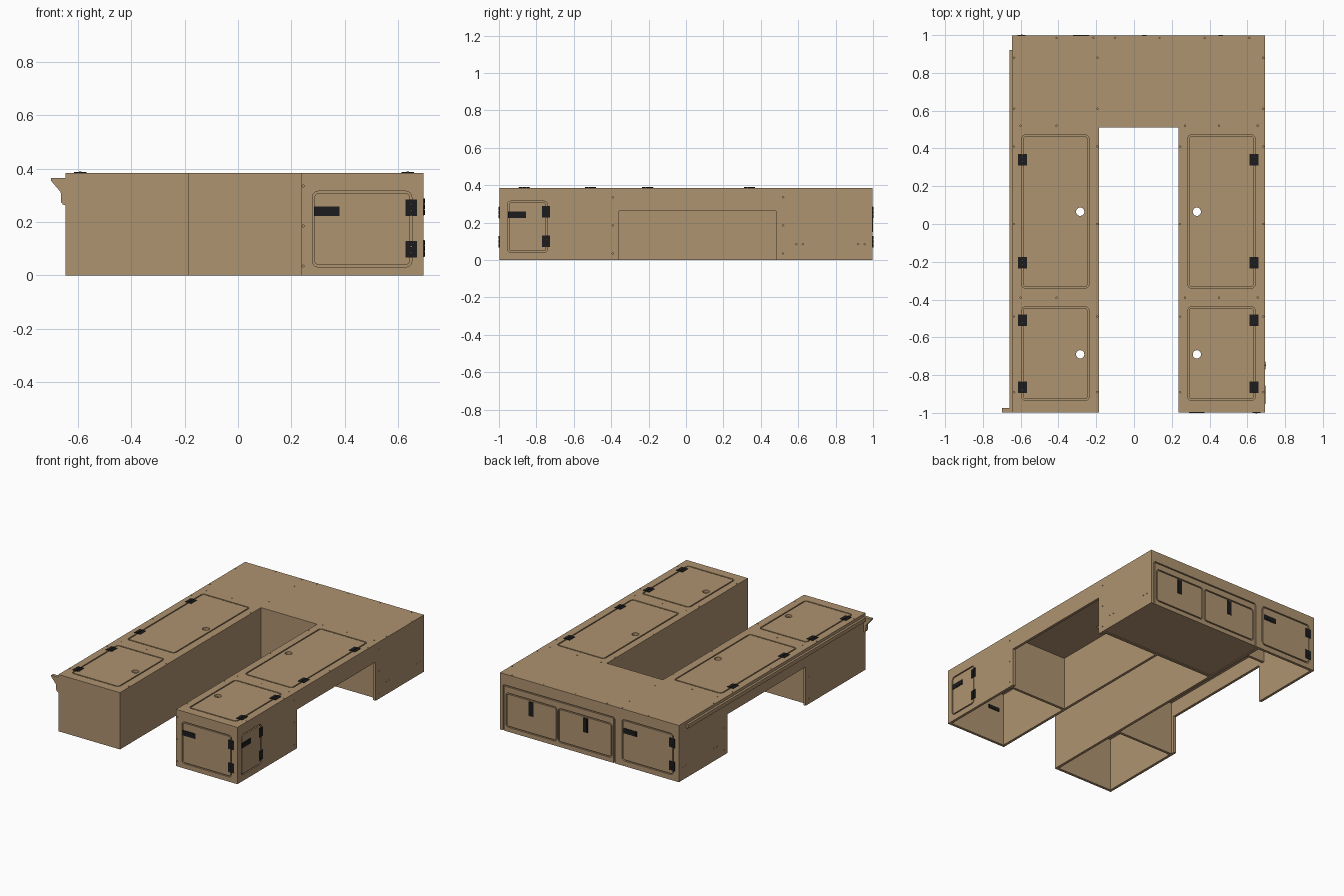
import bpy, bmesh, math

if "Cube" in bpy.data.objects:
    bpy.data.objects.remove(bpy.data.objects["Cube"])

def material(name, rgb):
    m = bpy.data.materials.new(name)
    m.diffuse_color = (*rgb, 1)
    m.use_nodes = True
    m.node_tree.nodes["Principled BSDF"].inputs["Base Color"].default_value = m.diffuse_color
    return m

WOOD = material("tan_plywood", (0.43, 0.292, 0.162))
BLACK = material("black_hardware", (0.012, 0.012, 0.013))
T, TOP, Y = 0.018, 0.384, 0.997          # board thickness, height, half length
XL, XR, IL, IR = -0.645, 0.694, -0.185, 0.235   # outer sides, inner aisle sides

# axis = extrusion direction; (u, v) is the profile plane, w the depth
def to_xyz(axis, u, v, w):
    return {'x': (w, u, v), 'y': (u, w, v), 'z': (u, v, w)}[axis]

def prism(bm, pts, axis, w0, w1):
    a = [bm.verts.new(to_xyz(axis, u, v, w0)) for u, v in pts]
    b = [bm.verts.new(to_xyz(axis, u, v, w1)) for u, v in pts]
    bm.faces.new(a)
    bm.faces.new(b[::-1])
    for i in range(len(pts)):
        j = (i + 1) % len(pts)
        bm.faces.new((a[i], b[i], b[j], a[j]))

def rect(u0, v0, u1, v1):
    return [(u0, v0), (u1, v0), (u1, v1), (u0, v1)]

def circle(u, v, r, n):
    return [(u + r * math.cos(2 * math.pi * i / n), v + r * math.sin(2 * math.pi * i / n)) for i in range(n)]

def rounded(u0, v0, u1, v1, r, n=5):
    pts = []
    for k, (cu, cv) in enumerate([(u1 - r, v1 - r), (u0 + r, v1 - r), (u0 + r, v0 + r), (u1 - r, v0 + r)]):
        for i in range(n + 1):
            a = (k + i / n) * math.pi / 2
            pts.append((cu + r * math.cos(a), cv + r * math.sin(a)))
    return pts

def ring(bm, box, r, axis, w0, w1, g=0.008):
    u0, v0, u1, v1 = box
    loops = [rounded(u0, v0, u1, v1, r), rounded(u0 + g, v0 + g, u1 - g, v1 - g, r - g)]
    vs = [[bm.verts.new(to_xyz(axis, u, v, w)) for u, v in loops[k]]
          for k, w in ((0, w0), (0, w1), (1, w1), (1, w0))]
    n = len(vs[0])
    for k in range(4):
        for i in range(n):
            j, l = (i + 1) % n, (k + 1) % 4
            bm.faces.new((vs[k][i], vs[k][j], vs[l][j], vs[l][i]))

def finish(bm, name, mat):
    bmesh.ops.recalc_face_normals(bm, faces=bm.faces)
    me = bpy.data.meshes.new(name)
    bm.to_mesh(me)
    bm.free()
    me.materials.append(mat)
    ob = bpy.data.objects.new(name, me)
    bpy.context.collection.objects.link(ob)
    return ob

def board(name, pts, axis, w0, w1, mat=WOOD):
    bm = bmesh.new()
    prism(bm, pts, axis, w0, w1)
    return finish(bm, name, mat)

# Routed grooves, finger holes and screw holes cut into a board's outer face
def carve(ob, axis, face, sign, grooves=(), holes=(), screws=(), depth=0.009):
    w0, w1 = sorted((face - sign * depth, face + sign * 0.01))
    bm = bmesh.new()
    for box, r in grooves:
        ring(bm, box, r, axis, w0, w1)
    for u, v in holes:
        prism(bm, circle(u, v, 0.022, 24), axis, face - 0.05, face + 0.05)
    for u, v in screws:
        prism(bm, circle(u, v, 0.004, 8), axis, w0, w1)
    cutter = finish(bm, "cutter", WOOD)
    cutter.hide_render = True
    mod = ob.modifiers.new("carve", 'BOOLEAN')
    mod.operation, mod.solver, mod.object = 'DIFFERENCE', 'EXACT', cutter
    bpy.context.view_layer.objects.active = ob
    bpy.ops.object.modifier_apply(modifier=mod.name)
    bpy.data.objects.remove(cutter)

# Hinge: two leaves with knuckles along v
def hinge(name, axis, u, v, face, s, w=0.042, h=0.062):
    bm = bmesh.new()
    for d in (-1, 1):
        a, b = sorted((u + d * 0.003, u + d * w / 2))
        prism(bm, rect(a, v - h / 2, b, v + h / 2), axis, face - s * 0.002, face + s * 0.003)
    for i in range(3):
        k = v - h / 2 + i * h / 3
        prism(bm, rect(u - 0.004, k + 0.001, u + 0.004, k + h / 3 - 0.001), axis, face - s * 0.002, face + s * 0.005)
    finish(bm, name, BLACK)

# Latch: cover plate, raised grip and a body behind the board
def latch(name, axis, box, face, s):
    u0, v0, u1, v1 = box
    bm = bmesh.new()
    prism(bm, rect(*box), axis, face - s * 0.002, face + s * 0.002)
    prism(bm, rect(u0 + .006, v0 + .006, u1 - .006, v1 - .006), axis, face - s * (T + 0.006), face + s * 0.003)
    finish(bm, name, BLACK)

# Top board, U-shaped, with four lids
top = board("top_board", [(XL, -Y), (IL, -Y), (IL, .51), (IR, .51), (IR, -Y), (XR, -Y), (XR, Y), (XL, Y)],
            'z', TOP - T, TOP)
lids, lid_holes = [], []
for x0, x1, hx, name, px in ((-.595, -.238, -.285, "left", -.59), (.284, .642, .333, "right", .635)):
    for y0, y1, hy in ((-.34, .472, .065), (-.935, -.438, -.69)):
        lids.append(((x0, y0, x1, y1), 0.022))
        lid_holes.append((hx, hy))
    for i, y in enumerate((.34, -.205, -.51, -.865)):
        hinge(f"{name}_lid_hinge_{i}", 'z', px, y, TOP, 1, 0.046, 0.06)
top_screws = [(x, y) for y in (-.39, .52) for x in (-.6, -.41, .27, .45, .655)]
top_screws += [(x, .985) for x in (-.41, -.215, -.1, .135, .375, .61)]
top_screws += [(x, y) for x in (-.635, .684) for y in (-.89, -.49, 0, .41, .61, .88)]
top_screws += [(x, y) for x in (-.194, .244) for y in (-.89, -.49, 0, .41)]
top_screws += [(-.194, .61), (-.194, .88)]
carve(top, 'z', TOP, 1, lids, lid_holes, top_screws)

# Outer sides with wheel arch openings
H = TOP - T
arch = [(-Y, 0), (-.358, 0), (-.358, .262), (.48, .262), (.48, 0), (Y, 0), (Y, H), (-Y, H)]
left = board("left_side", arch, 'x', XL, XL + T)
right = board("right_side", arch, 'x', XR - T, XR)
side_screws = [(y, z) for y in (-.391, .519) for z in (.035, .185, .335)]
side_screws += [(y, .085) for y in (.59, .625, .92, .955)]
carve(left, 'x', XL, -1, (), (), side_screws)
carve(right, 'x', XR, 1, [((-.955, .04, -.74, .315), .022)], (), side_screws)

# Front ends, inner aisle walls and cross walls
a, b = XL + T, XR - T
board("left_front", rect(a, 0, IL, H), 'y', -Y, -Y + T)
front = board("right_front", rect(IR, 0, b, H), 'y', -Y, -Y + T)
carve(front, 'y', -Y, -1, [((.278, .032, .65, .315), .022)], (),
      [(.244, z) for z in (.035, .185, .335)])
board("left_aisle_wall", rect(-Y + T, 0, .51, H), 'x', IL - T, IL)
board("right_aisle_wall", rect(-Y + T, 0, .51, H), 'x', IR, IR + T)
board("aisle_end_wall", rect(IL - T, 0, b, H), 'y', .51, .51 + T)
board("left_brace", rect(a, .265, IL - T, H), 'y', .51, .51 + T)
board("left_arch_front_wall", rect(a, 0, IL - T, H), 'y', -.40, -.382)
board("right_arch_front_wall", rect(IR + T, 0, b, H), 'y', -.40, -.382)
board("rear_divider", rect(.51 + T, 0, Y - T, H), 'x', IL - T, IL)
board("drawer_floor", rect(IL, .51 + T, b, Y - T), 'z', 0.004, 0.02)

# Back board: one side-hinged door and two drop fronts
back = board("back_board", rect(a, 0, b, H), 'y', Y - T, Y)
carve(back, 'y', Y, 1, [((-.605, .035, -.218, .315), .022),
                        ((-.165, -.05, .672, .31), .012),
                        ((.268, .03, .65, .262), .02),
                        ((-.145, .03, .258, .262), .02)])

# Door hinges and latches
for i, z in enumerate((.254, .098)):
    hinge(f"front_door_hinge_{i}", 'y', .648, z, -Y, -1)
    hinge(f"side_door_hinge_{i}", 'x', -.748, z + .003, XR, 1)
    hinge(f"back_door_hinge_{i}", 'y', -.595, z, Y, 1)
latch("front_door_latch", 'y', (.284, .222, .38, .258), -Y, -1)
latch("side_door_latch", 'x', (-.952, .224, -.856, .26), XR, 1)
latch("back_door_latch", 'y', (-.33, .222, -.232, .258), Y, 1)
for i, x in enumerate((.46, .055)):
    latch(f"drop_front_latch_{i}", 'y', (x - .018, .15, x + .018, .248), Y, 1)

# Rail along the left edge and its end bracket
board("left_rail", rect(-.66, -.975, XL, .92), 'z', .338, .364)
board("rail_bracket", [(XL, .262), (-.655, .265), (-.662, .275), (-.663, .312), (-.70, .355), (-.70, .365), (XL, .365)],
      'y', -Y, -.975)
